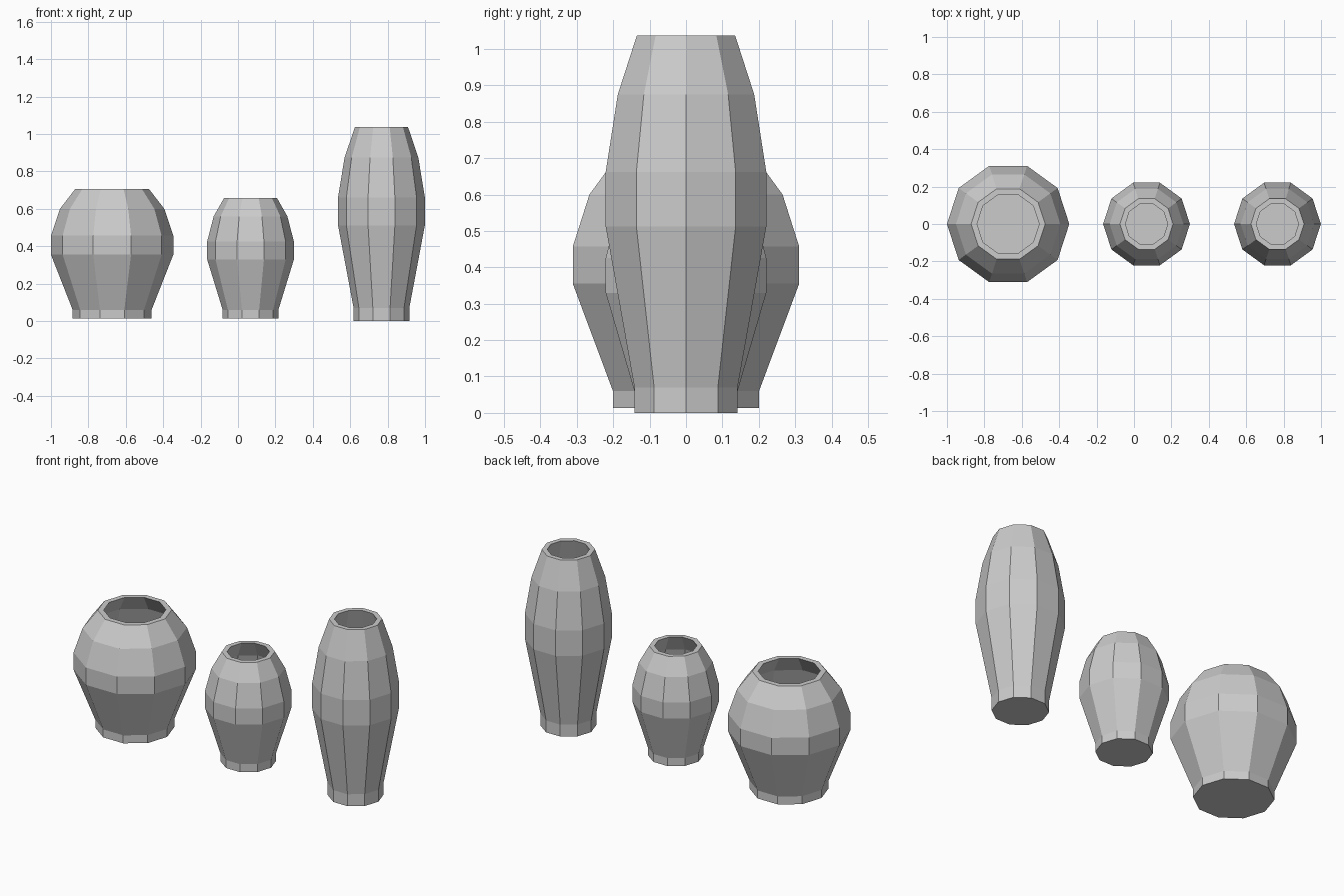
import bpy, bmesh, math

if "Cube" in bpy.data.objects:
    bpy.data.objects.remove(bpy.data.objects["Cube"])

SIDES = 10


def make_vase(name, cx, profile, wall):
    """Lathe a hollow ten-sided vase from (radius, z) points, bottom to rim."""
    # outer skin up to the rim, then back down inside to a raised floor
    inner = [(r - wall, z) for r, z in reversed(profile)]
    inner[-1] = (inner[-1][0], profile[0][1] + wall)
    bm = bmesh.new()
    rings = []
    for r, z in profile + inner:
        rings.append([bm.verts.new((r * math.cos(2 * math.pi * i / SIDES),
                                    r * math.sin(2 * math.pi * i / SIDES), z))
                      for i in range(SIDES)])
    for a, b in zip(rings, rings[1:]):
        for i in range(SIDES):
            j = (i + 1) % SIDES
            bm.faces.new((a[i], a[j], b[j], b[i]))
    bm.faces.new(rings[0][::-1])   # underside
    bm.faces.new(rings[-1])        # inner floor
    bmesh.ops.recalc_face_normals(bm, faces=bm.faces)
    mesh = bpy.data.meshes.new(name)
    bm.to_mesh(mesh)
    bm.free()
    obj = bpy.data.objects.new(name, mesh)
    obj.location.x = cx
    bpy.context.collection.objects.link(obj)


# wide round vase
make_vase("wide_vase", -0.673,
          [(0.211, 0.013), (0.211, 0.06), (0.327, 0.355),
           (0.327, 0.457), (0.279, 0.60), (0.198, 0.705)], 0.032)
# small vase
make_vase("small_vase", 0.067,
          [(0.149, 0.013), (0.149, 0.06), (0.232, 0.33),
           (0.232, 0.425), (0.197, 0.56), (0.142, 0.657)], 0.029)
# tall slim vase
make_vase("tall_vase", 0.767,
          [(0.149, 0.0), (0.149, 0.07), (0.232, 0.512),
           (0.232, 0.662), (0.197, 0.875), (0.142, 1.037)], 0.029)
